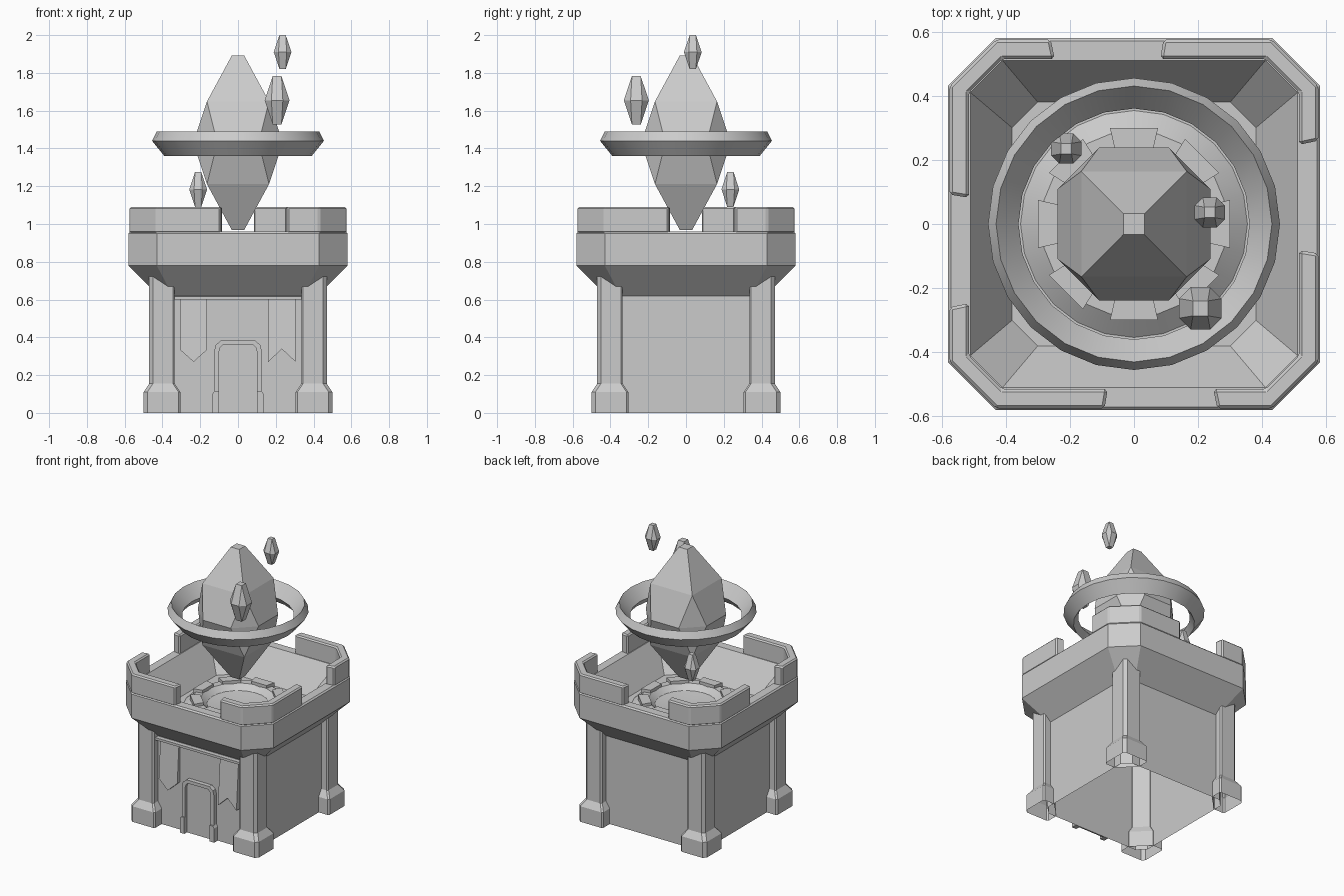
import bpy, bmesh, math
from mathutils import Matrix, Vector

if "Cube" in bpy.data.objects:
    bpy.data.objects.remove(bpy.data.objects["Cube"])


def finish(name, bm, bevel=0, smooth=False):
    bmesh.ops.recalc_face_normals(bm, faces=bm.faces)
    me = bpy.data.meshes.new(name)
    bm.to_mesh(me)
    bm.free()
    ob = bpy.data.objects.new(name, me)
    bpy.context.collection.objects.link(ob)
    if bevel:
        m = ob.modifiers.new("edge", 'BEVEL')
        m.width, m.segments = bevel, 1
    if smooth:
        bpy.context.view_layer.objects.active = ob
        ob.select_set(True)
        bpy.ops.object.shade_smooth_by_angle(angle=math.radians(32))
        ob.select_set(False)
    return ob


def loft(rings, bottom=False, top=False, closed=False):
    """Bridge rings of 3D points that all have the same count."""
    bm = bmesh.new()
    vs = [[bm.verts.new(p) for p in r] for r in rings]
    n = len(vs[0])
    pairs = list(zip(vs, vs[1:])) + ([(vs[-1], vs[0])] if closed else [])
    for a, b in pairs:
        for i in range(n):
            bm.faces.new((a[i], a[(i + 1) % n], b[(i + 1) % n], b[i]))
    if bottom:
        bm.faces.new(vs[0])
    if top:
        bm.faces.new(vs[-1])
    return bm


def four(points):
    """Repeat corner points around z by quarter turns."""
    out = []
    for k in range(4):
        for x, y in points:
            for _ in range(k):
                x, y = -y, x
            out.append((x, y))
    return out


def at(plan, z):
    return [(x, y, z) for x, y in plan]


def octagon(half, c):
    return four([(half, c), (c, half)])


def circle(r, z, n=24):
    return [(r * math.cos(2 * math.pi * i / n), r * math.sin(2 * math.pi * i / n), z)
            for i in range(n)]


def front_prism(name, pts, y0, y1, lean=0):
    """Extrude an (x, z) outline between two depths, optionally leaning forward."""
    bm = loft([[(x, y0, z) for x, z in pts],
               [(x, y1 - lean * (pts[0][1] - z), z) for x, z in pts]], True, True)
    return finish(name, bm)


# Hollow walls, open underneath, with a blunt inner corner
finish("walls", loft([at(octagon(0.42, 0.365), 0), at(octagon(0.42, 0.365), 0.7)]))


# Corner pillars with flared feet
def pillar_plan(o, i, w=0.415, b=0.02):
    return [(w, i), (o - 0.01, i), (o, i + 0.01), (o, o - b), (o - b, o),
            (i + 0.01, o), (i, o - 0.01), (i, w)]


for k in range(4):
    bm = loft([at(pillar_plan(0.5, 0.305), 0), at(pillar_plan(0.5, 0.305), 0.11),
               at(pillar_plan(0.47, 0.335), 0.155), at(pillar_plan(0.47, 0.335), 0.73)])
    bm.transform(Matrix.Rotation(k * math.pi / 2, 4, 'Z'))
    finish(f"pillar_{k + 1}", bm)

# Flared parapet with sunken roof
finish("parapet", loft([
    at(octagon(0.42, 0.345), 0.62), at(octagon(0.58, 0.43), 0.78),
    at(octagon(0.58, 0.43), 0.95), at(octagon(0.57, 0.425), 0.96),
    at(octagon(0.51, 0.41), 0.96), at(octagon(0.38, 0.30), 0.76)], top=True))

# Four corner battlements
plan = [(0.26, -0.575), (0.43, -0.575), (0.575, -0.43), (0.575, -0.092),
        (0.515, -0.082), (0.515, -0.41), (0.41, -0.515), (0.247, -0.515)]
for k in range(4):
    bm = loft([at(plan, 0.95), at(plan, 1.09)], True, True)
    bm.transform(Matrix.Rotation(k * math.pi / 2, 4, 'Z'))
    finish(f"battlement_{k + 1}", bm, 0.009)

# Round crystal socket
finish("socket", loft([circle(0.36, 0.755), circle(0.29, 0.81), circle(0.24, 0.81),
                       circle(0.20, 0.775), circle(0.06, 0.76)], top=True), smooth=True)
block = [(0.235, -0.06), (0.30, -0.075), (0.30, 0.075), (0.235, 0.06)]
for k in range(8):
    bm = loft([at(block, 0.77), at(block, 0.83)], True, True)
    bm.transform(Matrix.Rotation(k * math.pi / 4, 4, 'Z'))
    finish(f"socket_block_{k + 1}", bm)

# Floating ring
finish("floating_ring", loft([circle(0.43, 1.49), circle(0.455, 1.44),
                              circle(0.39, 1.36), circle(0.36, 1.405)], closed=True), smooth=True)


# Crystals as convex hulls of stacked squares and a girdle octagon
def crystal(name, loc, half, height, levels):
    bm = bmesh.new()
    pts = [(x, y, 0) for x, y in octagon(1, 0.46)]
    for s, z in levels:
        pts += at(four([(s, s)]), z) + at(four([(s, s)]), -z)
    for p in pts:
        bm.verts.new(Vector((p[0] * half, p[1] * half, p[2] * height)) + Vector(loc))
    bmesh.ops.convex_hull(bm, input=bm.verts)
    bmesh.ops.dissolve_limit(bm, angle_limit=0.02, verts=bm.verts, edges=bm.edges)
    finish(name, bm)


crystal("main_crystal", (0, 0, 1.43), 0.238, 0.461, [(0.14, 1), (0.69, 0.475)])
for k, (loc, half, h) in enumerate([((0.236, 0.036, 1.91), 0.047, 0.09),
                                    ((0.207, -0.263, 1.655), 0.066, 0.128),
                                    ((-0.211, 0.235, 1.183), 0.047, 0.093)]):
    crystal(f"shard_{k + 1}", loc, half, h, [(0.35, 1)])


# Door arch, its feet and the door panel
def mirror(pts):
    return pts + [(-x, z) for x, z in reversed(pts)]


arch = mirror([(-0.125, 0), (-0.125, 0.33), (-0.118, 0.36), (-0.09, 0.383)])
inner = mirror([(-0.10, 0), (-0.10, 0.325), (-0.094, 0.345), (-0.08, 0.36)])
front_prism("door_frame", arch + inner[::-1], -0.42, -0.45)
front_prism("door", inner, -0.42, -0.43)
for side, s in (("left", -1), ("right", 1)):
    front_prism(f"door_foot_{side}", [(s * 0.135, 0), (s * 0.135, 0.10), (s * 0.125, 0.115),
                                      (s * 0.10, 0.115), (s * 0.10, 0)], -0.42, -0.46)

# Banner rail and two banners leaning slightly outward
front_prism("banner_rail", [(-0.335, 0.6), (0.335, 0.6), (0.335, 0.617), (-0.335, 0.617)],
            -0.42, -0.45)
front_prism("banner_pointed", [(-0.308, 0.605), (-0.308, 0.335), (-0.235, 0.27),
                               (-0.163, 0.335), (-0.163, 0.605)], -0.42, -0.43, 0.07)
front_prism("banner_forked", [(0.16, 0.605), (0.16, 0.27), (0.232, 0.338),
                              (0.305, 0.27), (0.305, 0.605)], -0.42, -0.43, 0.07)
